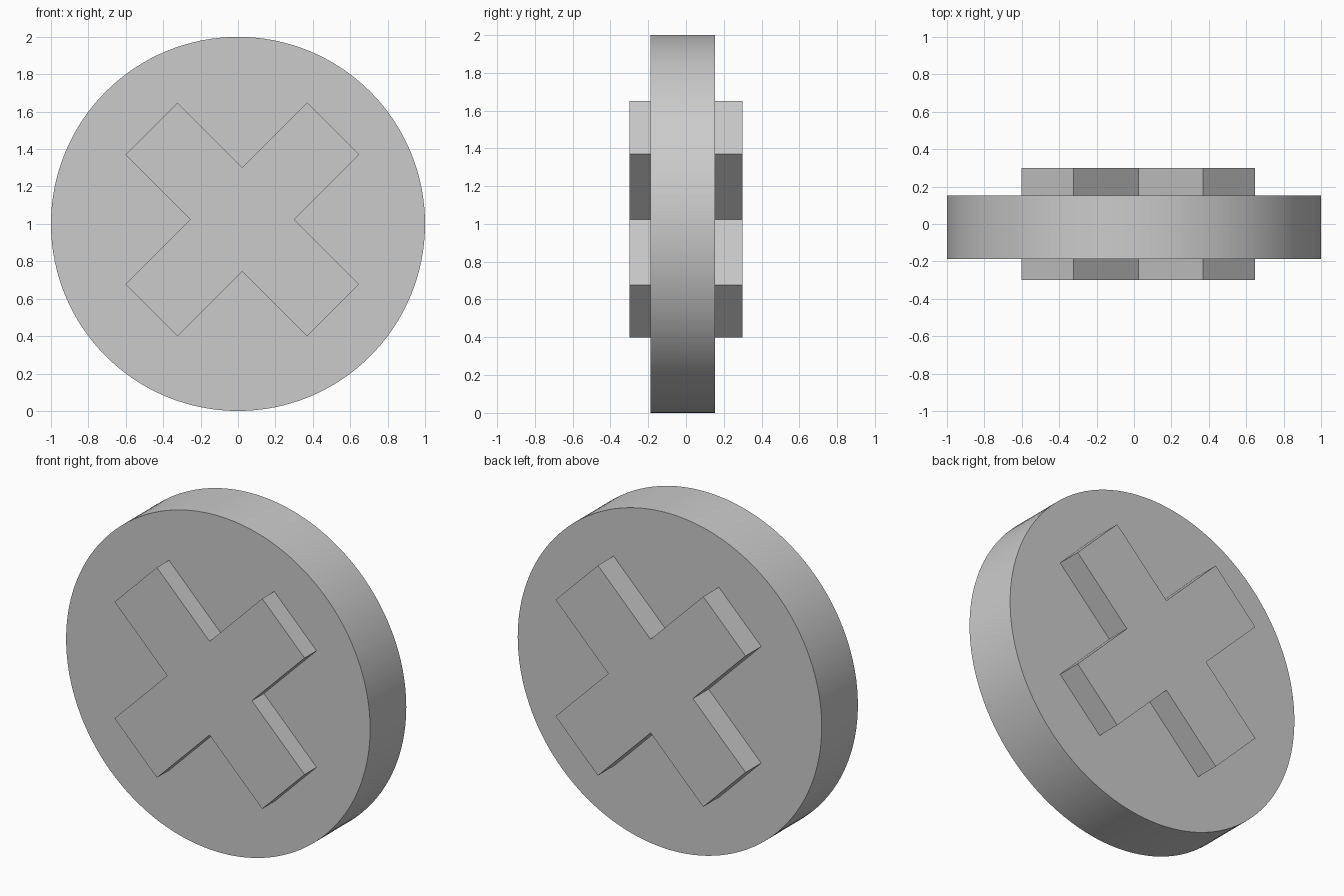
import bpy, bmesh
from math import cos, sin, pi
from mathutils import Vector

if "Cube" in bpy.data.objects:
    bpy.data.objects.remove(bpy.data.objects["Cube"])


def extrude_profile(name, points, y0, y1):
    """Solid from an (x, z) outline extruded along y."""
    bm = bmesh.new()
    face = bm.faces.new([bm.verts.new((x, y0, z)) for x, z in points])
    ext = bmesh.ops.extrude_face_region(bm, geom=[face], use_keep_orig=True)
    verts = [g for g in ext["geom"] if isinstance(g, bmesh.types.BMVert)]
    bmesh.ops.translate(bm, verts=verts, vec=Vector((0, y1 - y0, 0)))
    bmesh.ops.recalc_face_normals(bm, faces=bm.faces)
    mesh = bpy.data.meshes.new(name)
    bm.to_mesh(mesh)
    bm.free()
    obj = bpy.data.objects.new(name, mesh)
    bpy.context.collection.objects.link(obj)
    return obj


# Round disc
n = 128
circle = [(cos(2 * pi * i / n), 1 + sin(2 * pi * i / n)) for i in range(n)]
disc = extrude_profile("disc", circle, -0.187, 0.153)
bpy.context.view_layer.objects.active = disc
disc.select_set(True)
bpy.ops.object.shade_smooth_by_angle()

# Diagonal cross passing through the disc, raised on both faces
cx, cz, half_width, reach = 0.023, 1.024, 0.197, 0.687
cross_outline = []
for k in range(4):
    a = pi / 4 + k * pi / 2
    for u, v in ((reach, -half_width), (reach, half_width), (half_width, half_width)):
        cross_outline.append((cx + u * cos(a) - v * sin(a),
                              cz + u * sin(a) + v * cos(a)))
extrude_profile("raised_cross", cross_outline, -0.30, 0.30)
